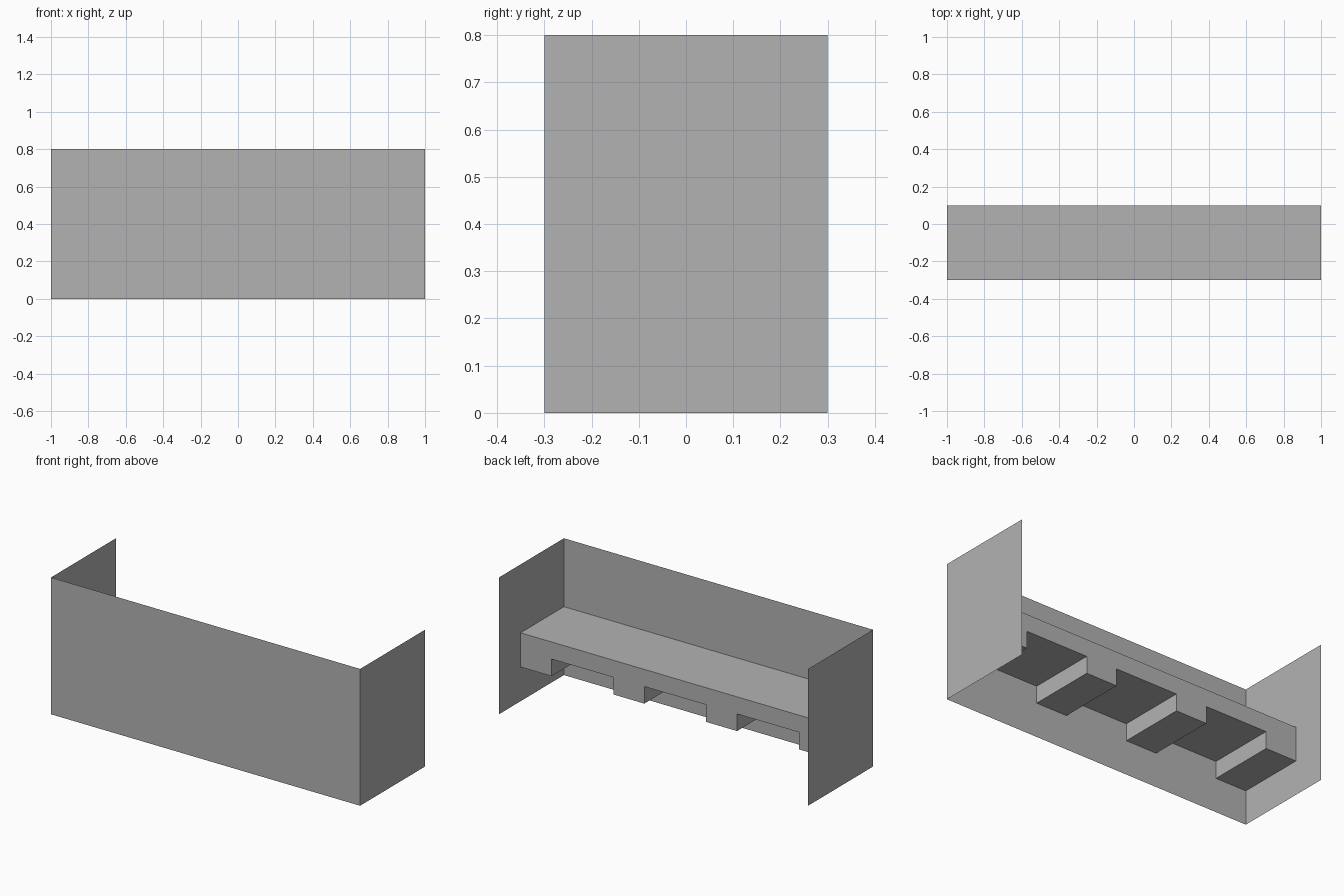
import bpy
import bmesh
from mathutils import Vector

cube = bpy.data.objects.get("Cube")
if cube:
    bpy.data.objects.remove(cube, do_unlink=True)

HALF, FRONT, BACK, HEIGHT = 1.0, -0.3, 0.3, 0.8
SHELF_BACK, SHELF_TOP, SHELF_BOTTOM, NOTCH_TOP = 0.1, 0.4, 0.2, 0.3

grey = bpy.data.materials.new("plain_grey")
grey.use_nodes = True
colour = (0.45, 0.45, 0.45, 1.0)
grey.diffuse_color = colour
grey.node_tree.nodes["Principled BSDF"].inputs["Base Color"].default_value = colour


def add_object(name, bm):
    mesh = bpy.data.meshes.new(name)
    bm.to_mesh(mesh)
    bm.free()
    mesh.materials.append(grey)
    obj = bpy.data.objects.new(name, mesh)
    bpy.context.collection.objects.link(obj)
    return obj


def add_sheet(name, start, end):
    """Upright single-sided panel between two floor points."""
    bm = bmesh.new()
    corners = [(*start, 0), (*end, 0), (*end, HEIGHT), (*start, HEIGHT)]
    bm.faces.new([bm.verts.new(c) for c in corners])
    add_object(name, bm)


# Thin outer panels
add_sheet("front_panel", (-HALF, FRONT), (HALF, FRONT))
add_sheet("left_panel", (HALF, FRONT), (HALF, BACK))
add_sheet("right_panel", (-HALF, BACK), (-HALF, FRONT))

# Shelf with three notches along its underside
profile = [(-HALF, SHELF_TOP), (-HALF, SHELF_BOTTOM)]
for centre in (-0.6, 0.0, 0.6):
    a, b = centre - 0.2, centre + 0.2
    profile += [(a, SHELF_BOTTOM), (a, NOTCH_TOP), (b, NOTCH_TOP), (b, SHELF_BOTTOM)]
profile += [(HALF, SHELF_BOTTOM), (HALF, SHELF_TOP)]

bm = bmesh.new()
face = bm.faces.new([bm.verts.new((x, FRONT, z)) for x, z in profile])
result = bmesh.ops.extrude_face_region(bm, geom=[face])
moved = [v for v in result["geom"] if isinstance(v, bmesh.types.BMVert)]
bmesh.ops.translate(bm, verts=moved, vec=Vector((0, SHELF_BACK - FRONT, 0)))
bmesh.ops.recalc_face_normals(bm, faces=bm.faces)

# Drop the faces that lie flush against the outer panels
flush = [f for f in bm.faces
         if all(abs(v.co.y - FRONT) < 1e-4 for v in f.verts)
         or all(abs(abs(v.co.x) - HALF) < 1e-4 for v in f.verts)
         and abs(f.normal.x) > 0.9]
bmesh.ops.delete(bm, geom=flush, context='FACES')
add_object("notched_shelf", bm)
